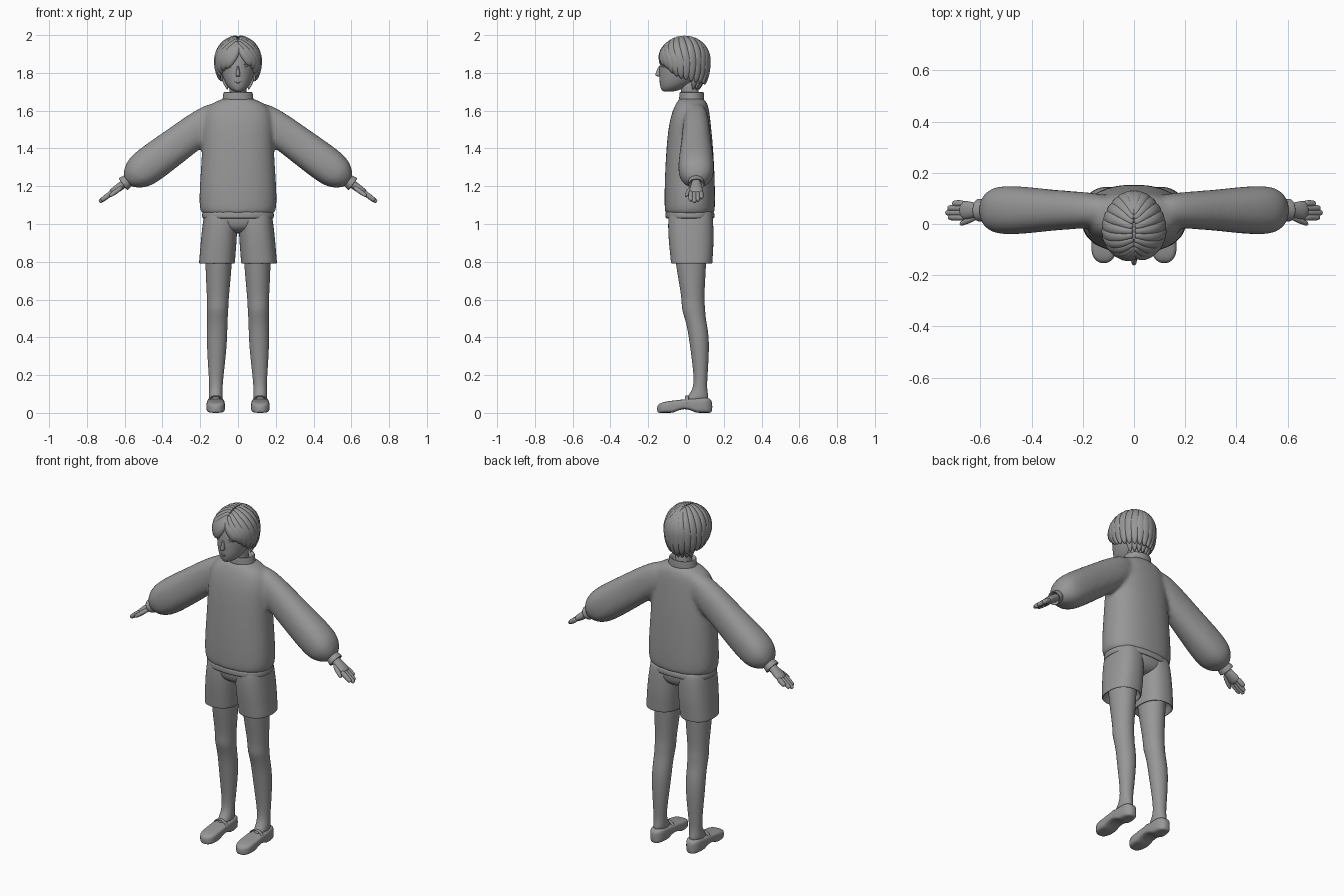
import bpy
import bmesh
import math
from mathutils import Vector

if "Cube" in bpy.data.objects:
    bpy.data.objects.remove(bpy.data.objects["Cube"], do_unlink=True)

# One plain colour for the whole figure
colour = (.31, .31, .31, 1)
grey = bpy.data.materials.new("plain grey")
grey.use_nodes = True
grey.diffuse_color = colour
shader = next(node for node in grey.node_tree.nodes if node.type == "BSDF_PRINCIPLED")
shader.inputs["Base Color"].default_value = colour


def build(name, tubes, mirror=False, sides=16, power=2, levels=2):
    """Make one smooth object from tubes, each a list of (centre, half axis, half axis)."""
    bm = bmesh.new()
    for tube in tubes:
        rings = []
        for centre, across, along in tube:
            ring = []
            for k in range(sides):
                angle = math.tau * (k + .5) / sides
                p, q = [math.copysign(abs(wave) ** (2 / power), wave)
                        for wave in (math.cos(angle), math.sin(angle))]
                ring.append(bm.verts.new(centre + across * p + along * q))
            rings.append(ring)
        for ring, following in zip(rings, rings[1:]):
            for k in range(sides):
                bm.faces.new((ring[k - 1], ring[k], following[k], following[k - 1]))
        bm.faces.new(rings[0])
        bm.faces.new(rings[-1])
    bmesh.ops.recalc_face_normals(bm, faces=bm.faces)
    mesh = bpy.data.meshes.new(name)
    bm.to_mesh(mesh)
    bm.free()
    mesh.materials.append(grey)
    mesh.shade_smooth()
    part = bpy.data.objects.new(name, mesh)
    bpy.context.collection.objects.link(part)
    if mirror:
        part.modifiers.new("mirror", "MIRROR").use_mirror_merge = False
    smooth = part.modifiers.new("smooth", "SUBSURF")
    smooth.levels = smooth.render_levels = levels
    return part


def fuse(part):
    """Merge overlapping tubes of a part into one soft skin."""
    remesh = part.modifiers.new("fuse", "REMESH")
    remesh.mode = "VOXEL"
    remesh.voxel_size = .01
    remesh.use_smooth_shade = True
    relax = part.modifiers.new("relax", "SMOOTH")
    relax.iterations = 12


def stack(rows, start=0, slant=0):
    """Level sections from (height, centre y, half width, half depth); x follows the height."""
    return [(Vector((start + slant * z, y, z)), Vector((width, 0, 0)), Vector((0, depth, 0)))
            for z, y, width, depth in rows]


def arm_point(x, y, drop=0):
    """A point on the straight line from shoulder to fingertip."""
    return Vector((x, y, 1.66 - .74 * x - drop))


arm_normal = Vector((.74, 0, 1)).normalized()


def limb(rows, y=.054):
    """Sections along the arm line from (x, half thickness, half depth)."""
    return [(arm_point(x, y), arm_normal * thick, Vector((0, depth, 0)))
            for x, thick, depth in rows]


def ribbon(points, normals, widths, thick):
    """Flattened tube along points, lying against the given normals."""
    sections = []
    for i, point in enumerate(points):
        tangent = (points[min(i + 1, len(points) - 1)] - points[max(i - 1, 0)]).normalized()
        side = tangent.cross(normals[i]).normalized()
        thin = min(1, widths[i] / max(widths) + .2)
        sections.append((point, side * widths[i], side.cross(tangent) * thick * thin))
    return sections


def around(degrees):
    """Level direction, turned from the back of the head."""
    angle = math.radians(degrees)
    return Vector((math.sin(angle), math.cos(angle), 0))


# Sweater: body and both balloon sleeves in one skin
body = stack([
    (1.05, .02, .17, .11), (1.05, .02, .19, .13), (1.08, .02, .208, .135), (1.2, .02, .205, .135),
    (1.4, .02, .19, .126), (1.55, .02, .19, .11), (1.63, .03, .165, .09), (1.66, .03, .09, .07),
    (1.67, .03, .06, .05)])
sleeve = limb([(.07, .06, .05), (.16, .09, .07), (.3, .094, .078), (.4, .098, .09),
               (.5, .1, .098), (.55, .08, .088), (.58, .045, .055), (.59, .03, .04)])
flip = Vector((-1, 1, 1))
other_sleeve = [(centre * flip, across * flip, along) for centre, across, along in sleeve]
fuse(build("sweater", [body, sleeve, other_sleeve], sides=24, power=2.3))

# Ribbed edges: hem, collar and cuffs
build("sweater_hem", [stack([
    (1.08, .02, .17, .11), (1.062, .02, .19, .13), (1.05, .021, .192, .131), (1.03, .021, .191, .131),
    (1.028, .021, .18, .12), (1.05, .02, .16, .1)])], sides=24, power=2.4)
build("sweater_collar", [stack([
    (1.64, .03, .09, .07), (1.67, .03, .08, .066), (1.695, .03, .079, .066), (1.7, .03, .075, .062),
    (1.69, .03, .06, .05), (1.66, .03, .05, .04)])], sides=24)
build("cuffs", [limb([(.57, .035, .04), (.59, .036, .042), (.61, .043, .048),
                      (.61, .03, .036), (.59, .025, .03)])], mirror=True)

# Hands: palm, four fingers and a thumb
hand = [limb([(.58, .024, .026), (.62, .023, .03), (.65, .022, .039), (.68, .018, .038)])]
for k in range(4):
    tip = .71 + .02 * math.sin(k + .5)
    finger = [(.66, .016, .014), (.69, .015, .014), (tip, .013, .013), (tip + .005, .007, .007)]
    hand.append(limb(finger, y=.026 + k * .018))
thumb = [(arm_point(.61 + .07 * s, .03 * (1 - s), .01), arm_normal * size, Vector((0, size, 0)))
         for s, size in ((0, .012), (.5, .014), (.9, .011), (1, .005))]
build("hands", hand + [thumb], mirror=True, sides=10)

# Shorts: seat and two open legs
build("shorts_seat", [stack([(.95, .025, .03, .06), (.97, .025, .1, .1), (1, .025, .17, .118),
                             (1.07, .025, .18, .12), (1.08, .02, .16, .1)])], sides=24, power=2.3)
build("shorts_legs", [stack([
    (1.08, .024, .08, .1), (1.06, .024, .09, .118), (.98, .025, .094, .122), (.9, .028, .096, .12),
    (.8, .03, .096, .111), (.79, .03, .096, .111), (.79, .03, .085, .1), (.85, .03, .075, .09)],
    start=.175, slant=-.08)], mirror=True, sides=20, power=2.4)

# Legs, running down into the shoes
build("legs", [stack([
    (.9, .02, .074, .09), (.8, .026, .072, .083), (.7, .031, .066, .072), (.6, .037, .058, .06),
    (.55, .039, .058, .064), (.5, .049, .055, .056), (.44, .063, .055, .055), (.35, .073, .054, .052),
    (.2, .078, .04, .037), (.13, .075, .035, .036), (.09, .065, .038, .055), (.06, .05, .036, .07)],
    start=.12, slant=-.022)], mirror=True)

# Shoes: rounded at both ends, with the sole raised between heel and ball
shoe = []
for k in range(15):
    s = .01 + .07 * k
    rounding = math.sqrt(1 - abs(2 * s - 1) ** 6)
    sole = .02 * math.sin(math.pi * (s - .3) / .4) if .3 < s < .7 else 0
    top = (.09 - .035 * s) * (.6 + .4 * rounding)
    width = (.044 + .008 * s) * rounding
    shoe.append((Vector((.118, .143 - .3 * s, (top + sole) / 2)),
                 Vector((width, 0, 0)), Vector((0, 0, (top - sole) / 2))))
build("shoes", [shoe], mirror=True, power=4)
outward = [Vector((math.cos(math.pi * k / 8), 0, math.sin(math.pi * k / 8))) for k in range(9)]
strap = [Vector((.118, .005, .045)) + direction * .045 for direction in outward]
build("shoe_straps", [ribbon(strap, outward, [.011] * len(strap), .005)], mirror=True, sides=8)

# Neck, head and nose
build("neck", [stack([(1.64, .03, .05, .05), (1.7, .02, .046, .047), (1.78, .01, .046, .05)])])
build("head", [stack([
    (1.7, -.095, .015, .025), (1.71, -.08, .04, .052), (1.74, -.055, .068, .086),
    (1.8, -.025, .09, .118), (1.88, -.015, .098, .125), (1.95, -.01, .08, .105),
    (1.98, 0, .04, .06)])], sides=20)
build("nose", [stack([(1.84, -.135, .005, .01), (1.8, -.14, .011, .022),
                      (1.785, -.14, .013, .026), (1.78, -.135, .01, .015)])], sides=10)


def face_line(start, end, height, rise, width):
    """A thin curved strip lying on the front of the face."""
    points, widths = [], []
    for k in range(7):
        bow = math.sin(math.pi * k / 6)
        x = start + (end - start) * k / 6
        y = -.016 - .122 * math.sqrt(1 - (x / .095) ** 2)
        points.append(Vector((x, y, height + rise * bow)))
        widths.append(width * (.3 + .7 * bow))
    return ribbon(points, [Vector((0, -1, 0))] * len(points), widths, .003)


# Face details
build("eyebrows", [face_line(.02, .07, 1.87, .008, .003)], mirror=True, sides=6, levels=1)
build("eyelids", [face_line(.026, .064, 1.84, .008, .003), face_line(.03, .06, 1.834, -.005, .002)],
      mirror=True, sides=6, levels=1)
build("irises", [face_line(.037, .053, 1.84, 0, .007)], mirror=True, sides=8, levels=1)
build("lips", [face_line(-.02, .02, 1.753, -.002, .002), face_line(-.013, .013, 1.746, -.002, .002)],
      sides=6, levels=1)

# Scalp under the hair
skull, skull_size = Vector((0, -.009, 1.866)), Vector((.112, .126, .124))
build("scalp", [stack([(1.87 + .117 * math.cos(angle), .006, .103 * math.sin(angle), .112 * math.sin(angle))
                       for angle in [math.pi * k / 12 for k in range(1, 10)]])], sides=20)


def lock(azimuth, part, tip, sweep):
    """A tapered lock from the parting, over the skull, then down to its tip."""
    y = (part - skull.y) / skull_size.y
    root = Vector((0, y, math.sqrt(1 - y * y)))
    points, normals, widths = [], [], []
    for k in range(11):
        over, down = min(k / 6, 1), max(k / 4 - 1.5, 0)
        direction = around(azimuth + sweep * k / 10)
        if over < 1:
            direction = root.lerp(direction, over + .02).normalized()
        point = skull + direction * skull_size * (1 - .15 * down * down)
        point.x *= 1 - .1 * direction.y
        point.z += (tip - skull.z) * down
        points.append(point)
        normals.append(direction)
        widths.append(.031 * math.sin(math.pi * (.1 + .87 * (k / 10) ** 1.5)) ** .7)
    return ribbon(points, normals, widths, .0165)


# Locks fan from the crown round to a forehead left open at the parting
locks = []
for k in range(11):
    f = k / 10
    locks.append(lock(8 + 162 * f, .045 - .145 * f, 1.735 + .04 * f + .07 * f ** 4, -34 * f ** 3))
build("hair_locks", locks, mirror=True, sides=8, levels=1)
build("fringe", [lock(180, -.1, 1.82, 36), lock(188, -.09, 1.81, 42)], sides=8, levels=1)

# Short hair at the nape
nape = []
for degrees in range(-60, 61, 20):
    direction = around(degrees)
    steps = [k / 4 for k in range(5)]
    points = [Vector((0, .005, 1.83 - .12 * s)) + direction * (.092 - .03 * s * s) for s in steps]
    nape.append(ribbon(points, [direction] * 5, [.003 + .02 * (1 - s ** 4) for s in steps], .012))
build("nape_hair", nape, sides=8, levels=1)
